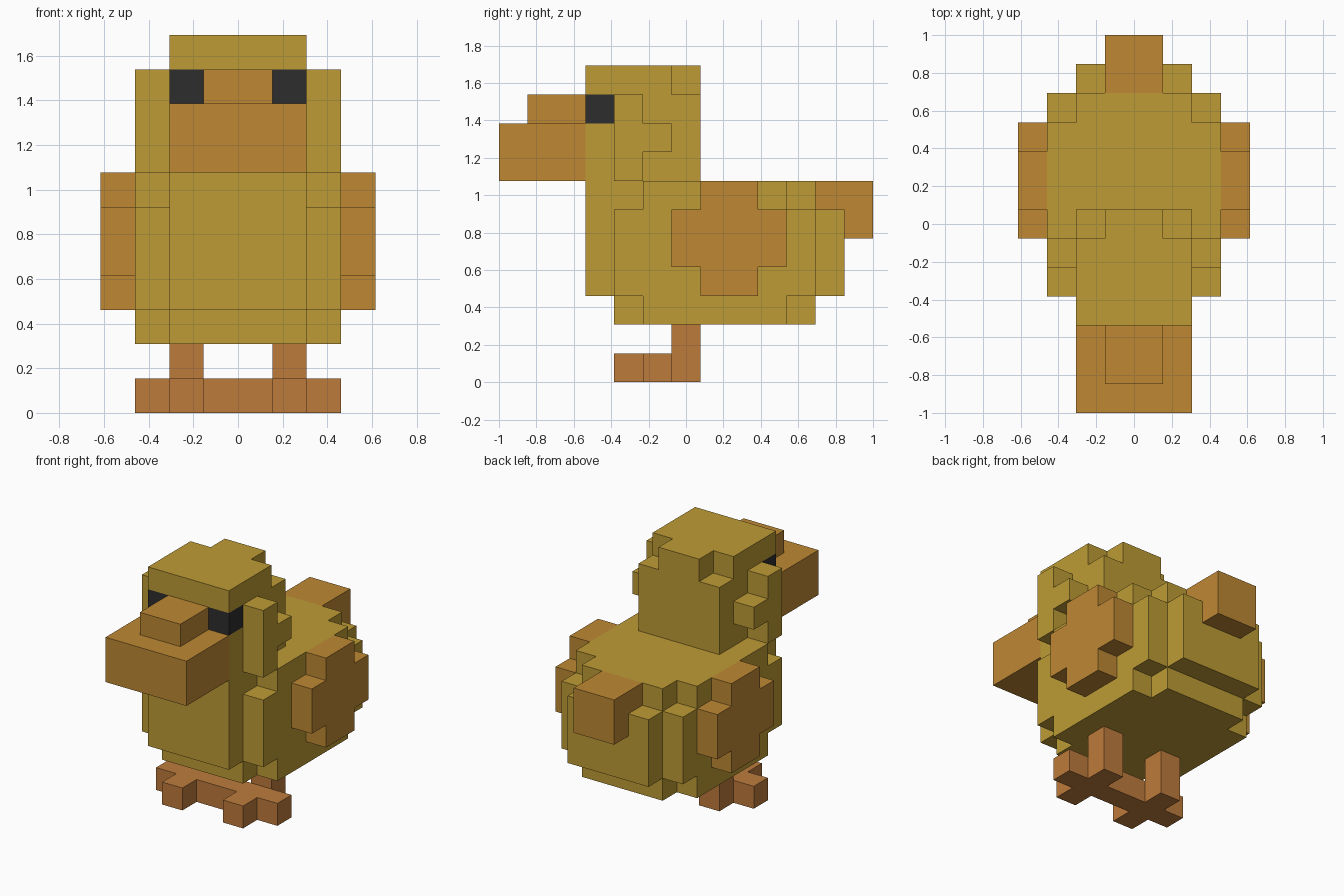
import bpy, bmesh
from mathutils import Vector

cube = bpy.data.objects.get("Cube")
if cube:
    bpy.data.objects.remove(cube, do_unlink=True)

U = 2 / 13  # one block


def material(name, rgb):
    m = bpy.data.materials.new(name)
    m.use_nodes = True
    color = (*rgb, 1)
    m.diffuse_color = color
    bsdf = m.node_tree.nodes["Principled BSDF"]
    bsdf.inputs["Base Color"].default_value = color
    bsdf.inputs["Roughness"].default_value = 0.9
    return m


yellow = material("mustard_yellow", (0.51, 0.33, 0.035))
orange = material("bill_orange", (0.52, 0.25, 0.034))
rust = material("foot_orange", (0.515, 0.198, 0.045))
black = material("eye_black", (0.026, 0.026, 0.026))

# Boxes in block units: x range, y range (from the bill tip), z range.
# Boxes with positive x are mirrored to the other side.
PARTS = {
    "body": (yellow, [
        (0, 2, 3, 12, 3, 6), (0, 2, 3, 11, 6, 7), (0, 2, 4, 11, 2, 3),
        (2, 3, 4, 11, 3, 6), (2, 3, 5, 10, 6, 7), (2, 3, 5, 10, 2, 3)]),
    "head": (yellow, [
        (0, 2, 3, 7, 7, 10), (0, 2, 3, 6, 10, 11), (0, 1, 6, 7, 10, 11)]),
    "cheeks": (yellow, [(2, 3, 4, 5, 7, 10), (2, 3, 5, 6, 8, 9)]),
    "eyes": (black, [(1, 2, 3, 4, 9, 10)]),
    "bill": (orange, [(0, 2, 0, 3, 7, 9), (0, 1, 1, 3, 9, 10)]),
    "wings": (orange, [(3, 4, 6, 10, 4, 6), (3, 4, 7, 9, 3, 7)]),
    "tail": (orange, [(0, 1, 11, 13, 5, 7)]),
    "legs": (rust, [(1, 2, 6, 7, 1, 2)]),
    "feet": (rust, [(1, 2, 4, 7, 0, 1), (0, 3, 5, 6, 0, 1)]),
}

# Fill the block grid; later parts replace earlier ones where they overlap
blocks = {}
for name, (mat, boxes) in PARTS.items():
    for x0, x1, y0, y1, z0, z1 in boxes:
        for x in range(x0, x1):
            for y in range(y0, y1):
                for z in range(z0, z1):
                    blocks[x, y, z] = name
                    blocks[-x - 1, y, z] = name


def outer_face(bm, cell, axis, side):
    """Add one block face pointing along the given axis, wound outward."""
    corners = []
    for a, b in ((0, 0), (1, 0), (1, 1), (0, 1)):
        p = Vector(cell)
        p[axis] += max(side, 0)
        p[(axis + 1) % 3] += a
        p[(axis + 2) % 3] += b
        p.y -= 6.5
        corners.append(bm.verts.new(p * U))
    bm.faces.new(corners if side > 0 else corners[::-1])


# Build each part from its exposed block faces
for name, (mat, boxes) in PARTS.items():
    bm = bmesh.new()
    for cell, owner in blocks.items():
        if owner != name:
            continue
        for axis in range(3):
            for side in (-1, 1):
                near = list(cell)
                near[axis] += side
                if tuple(near) not in blocks:
                    outer_face(bm, cell, axis, side)
    bmesh.ops.remove_doubles(bm, verts=bm.verts[:], dist=0.001)
    bmesh.ops.dissolve_limit(bm, angle_limit=0.01,
                             verts=bm.verts[:], edges=bm.edges[:])
    mesh = bpy.data.meshes.new(name)
    bm.to_mesh(mesh)
    bm.free()
    mesh.materials.append(mat)
    bpy.context.collection.objects.link(bpy.data.objects.new(name, mesh))
